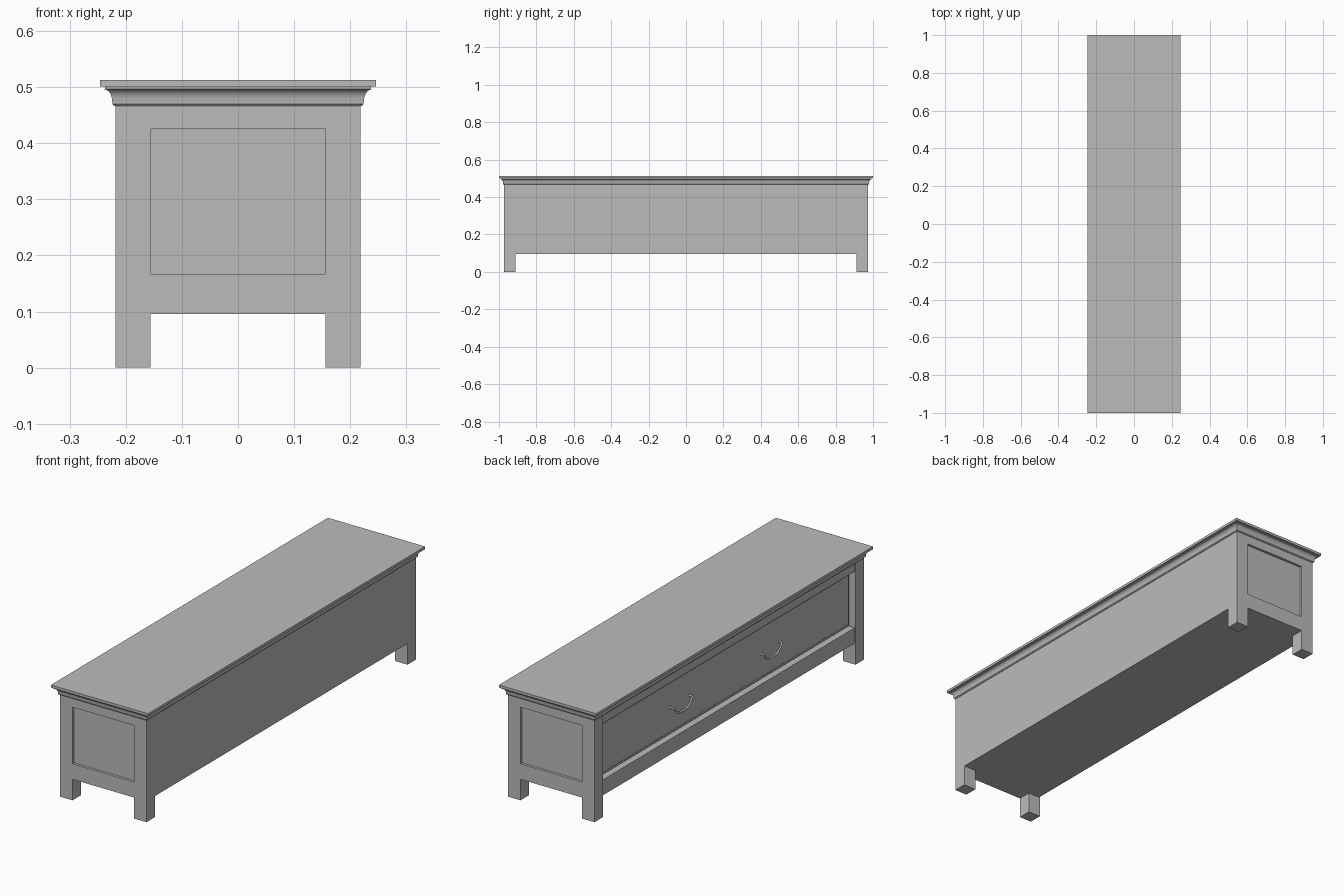
import bpy
import bmesh
import math
from mathutils import Vector

cube = bpy.data.objects.get("Cube")
if cube:
    bpy.data.objects.remove(cube, do_unlink=True)

# One painted-wood colour
grey = bpy.data.materials.new("plain_grey")
grey.use_nodes = True
GREY = (0.5, 0.5, 0.5, 1)
grey.diffuse_color = GREY
grey.node_tree.nodes["Principled BSDF"].inputs["Base Color"].default_value = GREY

# Main dimensions
HX, HY = 0.2185, 0.973            # half size of the case
LEG_X, LEG_Y = 0.063, 0.062       # leg section
APRON, OPEN_LOW, OPEN_TOP, CASE_TOP = 0.096, 0.167, 0.425, 0.466
DRAWER_BACK = -HX + 0.05
DRAWER_FACE = -HX + 0.03


def finish(bm, name):
    bmesh.ops.recalc_face_normals(bm, faces=bm.faces)
    mesh = bpy.data.meshes.new(name)
    bm.to_mesh(mesh)
    bm.free()
    obj = bpy.data.objects.new(name, mesh)
    bpy.context.collection.objects.link(obj)
    mesh.materials.append(grey)
    return obj


def box(name, low, high):
    low, high = Vector(low), Vector(high)
    bm = bmesh.new()
    bmesh.ops.create_cube(bm, size=1)
    for v in bm.verts:
        v.co = (low + high) / 2 + v.co * (high - low)
    return finish(bm, name)


def activate(obj):
    bpy.ops.object.select_all(action="DESELECT")
    obj.select_set(True)
    bpy.context.view_layer.objects.active = obj


def carve(obj, low, high):
    cutter = box("cutter", low, high)
    cutter.hide_render = True
    mod = obj.modifiers.new("carve", "BOOLEAN")
    mod.operation, mod.solver, mod.object = "DIFFERENCE", "EXACT", cutter
    activate(obj)
    bpy.ops.object.modifier_apply(modifier=mod.name)
    bpy.data.objects.remove(cutter, do_unlink=True)


def ring_loft(name, profile):
    """Stack of rectangles, each the case outline grown by an offset."""
    bm = bmesh.new()
    rings = []
    for offset, z in profile:
        x, y = HX + offset, HY + offset
        rings.append([bm.verts.new((sx * x, sy * y, z))
                      for sx, sy in ((-1, -1), (1, -1), (1, 1), (-1, 1))])
    for a, b in zip(rings, rings[1:]):
        for i in range(4):
            j = (i + 1) % 4
            bm.faces.new((a[i], a[j], b[j], b[i]))
    bm.faces.new(rings[0])
    bm.faces.new(rings[-1])
    return finish(bm, name)


# Case with legs: a block carved out below, at both ends and for the drawer
case = box("case", (-HX, -HY, 0), (HX, HY, CASE_TOP))
inner_x, inner_y = HX - LEG_X, HY - LEG_Y
carve(case, (-inner_x, -1.2, -0.1), (inner_x, 1.2, APRON))
carve(case, (-1, -inner_y, -0.1), (1, inner_y, APRON))
for side in (-1, 1):
    ys = sorted((side * (HY - 0.012), side * 1.2))
    carve(case, (-inner_x, ys[0], OPEN_LOW), (inner_x, ys[1], OPEN_TOP))
carve(case, (-1, -inner_y, OPEN_LOW), (DRAWER_BACK, inner_y, OPEN_TOP))
# Rails above and below the drawer sit just behind the posts
for low, high in ((APRON - 0.1, OPEN_LOW + 0.01), (OPEN_TOP - 0.01, CASE_TOP + 0.1)):
    carve(case, (-1, -inner_y, low), (-HX + 0.004, inner_y, high))

# Crown moulding: bead, hollow cove and fillet under the top
cove = []
for i in range(9):
    a = math.radians(90 * i / 8)
    cove.append((0.006 + 0.0145 * (1 - math.cos(a)), 0.476 + 0.02 * math.sin(a)))
crown = ring_loft("crown_moulding",
                  [(0, CASE_TOP), (0.002, CASE_TOP), (0.0055, 0.470), (0.0055, 0.474)]
                  + cove + [(0.0185, 0.497), (0.0185, 0.501)])
activate(crown)
bpy.ops.object.shade_smooth_by_angle(angle=math.radians(30))

# Top board
ring_loft("top_board", [(0.027, 0.501), (0.027, 0.513)])

# Drawer front with a bevelled, raised field
GAP = 0.004
drawer = box("drawer_front", (DRAWER_FACE, -inner_y + GAP, OPEN_LOW + GAP),
             (DRAWER_BACK, inner_y - GAP, OPEN_TOP - GAP))
bm = bmesh.new()
bm.from_mesh(drawer.data)
bm.normal_update()
front = [f for f in bm.faces if f.normal.x < -0.9]
bmesh.ops.inset_region(bm, faces=front, thickness=0.012)
bmesh.ops.inset_region(bm, faces=front, thickness=0.007, depth=0.006)
bm.to_mesh(drawer.data)
bm.free()

# Bail handles: pins coming out of the drawer, joined by a drooping curve
face_x = DRAWER_FACE - 0.005
out = face_x - 0.018
half_path = [(face_x, 0.072, 0.297), (out + 0.004, 0.072, 0.297),
             (out, 0.066, 0.294), (out, 0.056, 0.283),
             (out, 0.045, 0.268), (out, 0.028, 0.26)]
path = half_path + [(x, -y, z) for x, y, z in reversed(half_path)]
for label, cy in (("front", -0.323), ("back", 0.323)):
    curve = bpy.data.curves.new(label + "_handle", "CURVE")
    curve.dimensions = "3D"
    curve.bevel_depth = 0.0045
    curve.bevel_resolution = 2
    curve.use_fill_caps = True
    spline = curve.splines.new("NURBS")
    spline.points.add(len(path) - 1)
    for point, (x, y, z) in zip(spline.points, path):
        point.co = (x, y + cy, z, 1)
    spline.use_endpoint_u = True
    spline.order_u = 3
    spline.resolution_u = 4
    handle = bpy.data.objects.new(label + "_handle", curve)
    bpy.context.collection.objects.link(handle)
    curve.materials.append(grey)
    activate(handle)
    bpy.ops.object.convert(target="MESH")
    bpy.ops.object.shade_smooth_by_angle(angle=math.radians(50))
